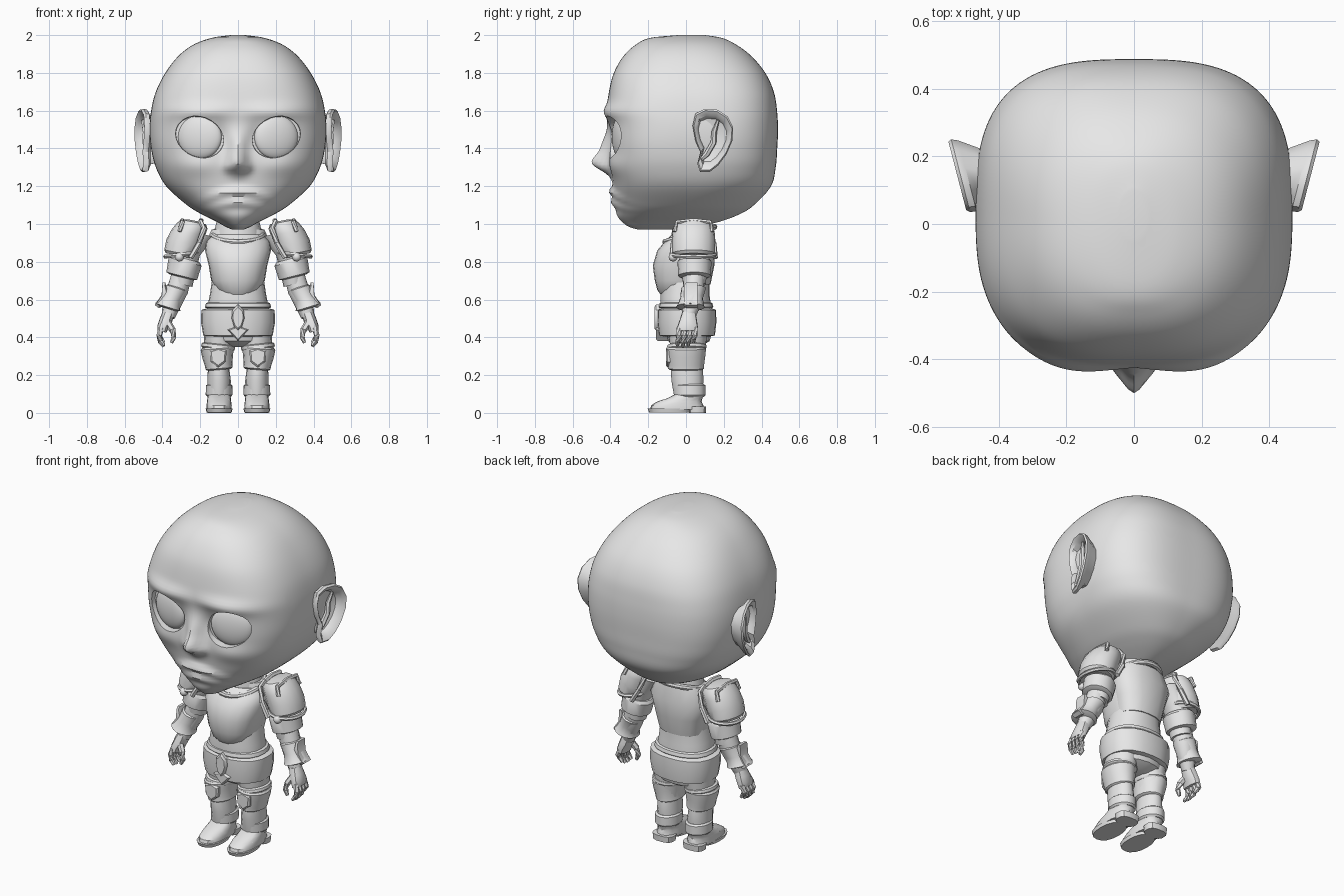
import bpy, bmesh, math
from mathutils import Vector

grey = bpy.data.materials.new("plain grey")
grey.diffuse_color = (0.8, 0.8, 0.8, 1)


def smooth(ob, angle):
    bpy.ops.object.select_all(action='DESELECT')
    ob.select_set(True)
    bpy.context.view_layer.objects.active = ob
    bpy.ops.object.shade_smooth_by_angle(angle=math.radians(angle))


def finish(name, bm, mirror=False, angle=35):
    bmesh.ops.recalc_face_normals(bm, faces=bm.faces[:])
    me = bpy.data.meshes.new(name)
    bm.to_mesh(me)
    bm.free()
    ob = bpy.data.objects.new(name, me)
    bpy.context.collection.objects.link(ob)
    me.materials.append(grey)
    smooth(ob, angle)
    if mirror:
        ob.modifiers.new("mirror", 'MIRROR').use_mirror_merge = False
    return ob


def skin(bm, rings, caps=True, closed=False):
    """Bridge lists of points into a surface."""
    vs = [[bm.verts.new(p) for p in r] for r in rings]
    n = len(vs[0])
    for a, b in zip(vs, vs[1:] + vs[:1] if closed else vs[1:]):
        for i in range(n):
            bm.faces.new((a[i], a[(i + 1) % n], b[(i + 1) % n], b[i]))
    if caps and not closed:
        bm.faces.new(vs[0])
        bm.faces.new(vs[-1])


def ring(c, rx, ry, tilt=0, segs=16, e=2.0):
    """Superellipse; tilt leans the ring about the y axis."""
    pts = []
    for i in range(segs):
        a = 2 * math.pi * i / segs
        k, s = math.cos(a), math.sin(a)
        r = (abs(k) ** e + abs(s) ** e) ** (-1 / e)
        pts.append(Vector((c[0] + rx * r * k * math.cos(tilt), c[1] + ry * r * s,
                           c[2] + rx * r * k * math.sin(tilt))))
    return pts


def loft(name, rows, tilt=0, segs=16, e=2.0, mirror=False, angle=35):
    """Rows are (x, y, z, half width, half depth)."""
    bm = bmesh.new()
    skin(bm, [ring(r[:3], r[3], r[4], tilt, segs, e) for r in rows])
    return finish(name, bm, mirror, angle)


def tube(name, pts, radii, closed=False, mirror=False, segs=8):
    pts = [Vector(p) for p in pts]
    n, rings = len(pts), []
    for i, p in enumerate(pts):
        a = pts[i - 1] if closed or i else p
        b = pts[(i + 1) % n] if closed or i < n - 1 else p
        q = (b - a).to_track_quat('Z', 'Y')
        r = radii[i] if isinstance(radii, list) else radii
        rings.append([p + q @ Vector((r * math.cos(t), r * math.sin(t), 0))
                      for t in (2 * math.pi * k / segs for k in range(segs))])
    bm = bmesh.new()
    skin(bm, rings, closed=closed)
    return finish(name, bm, mirror)


def plate(name, outline, y0, y1, mirror=False):
    """Flat shape in x and z, with a smaller front face."""
    cx = sum(p[0] for p in outline) / len(outline)
    cz = sum(p[1] for p in outline) / len(outline)
    bm = bmesh.new()
    skin(bm, [[(cx + (x - cx) * s, y, cz + (z - cz) * s) for x, z in outline]
              for y, s in ((y1, 1), (y0 + .01, 1), (y0, .8))])
    return finish(name, bm, mirror)


def ball(name, c, r, segs=24, depth=1.0, turn=0.0):
    bm = bmesh.new()
    bmesh.ops.create_uvsphere(bm, u_segments=segs, v_segments=segs // 2, radius=r)
    for v in bm.verts:
        v.co = Vector(c) + Vector((v.co.x, v.co.y * depth + v.co.x * turn, v.co.z))
    return finish(name, bm, True)


# Head: rows of height, half width, front y, back y, squareness
rows = [(.97, .03, -.25, -.07, 2), (.985, .065, -.30, .05, 2), (1.01, .11, -.33, .17, 2.1),
        (1.05, .19, -.355, .28, 2.2), (1.1, .27, -.37, .36, 2.3), (1.2, .38, -.385, .45, 2.6),
        (1.3, .435, -.395, .475, 2.8), (1.4, .46, -.405, .483, 2.9), (1.5, .468, -.41, .487, 2.9),
        (1.6, .460, -.418, .482, 2.9), (1.7, .435, -.408, .465, 2.8), (1.8, .385, -.382, .42, 2.7),
        (1.89, .315, -.33, .345, 2.5), (1.95, .235, -.265, .265, 2.4), (1.985, .14, -.19, .19, 2.2),
        (2.0, .04, -.04, .10, 2)]


def bump(x, z, cx, cz, wx, wz):
    return math.exp(-((x - cx) / wx) ** 2 - ((z - cz) / wz) ** 2)


def face_relief(p):
    if p.y > -.15:
        return p
    x, z = abs(p.x), p.z
    zm = z + 1.3 * x * x                                  # mouth corners turn down
    out = (.075 * bump(x, z, 0, 1.32, .05, .05)
           + .045 * bump(x, z, 0, 1.39, .042, .09)
           + .022 * bump(x, z, .05, 1.3, .025, .025)      # nose
           + .026 * bump(x, z, .2, 1.595, .17, .04)       # brow
           + .022 * bump(x, z, .22, 1.31, .13, .06)       # cheek
           + .028 * bump(x, zm, 0, 1.172, .14, .022)      # lips
           + .024 * bump(x, zm, 0, 1.115, .11, .028)
           + .012 * bump(x, z, 0, 1.04, .1, .04)          # chin
           - .02 * bump(x, z, .095, 1.46, .035, .06))     # inner eye corner
    return Vector((p.x, p.y - out, p.z))


rings, SUB = [], 6
for i in range(len(rows) - 1):
    p = [rows[max(0, min(len(rows) - 1, i + k))] for k in (-1, 0, 1, 2)]
    for j in range(SUB + (i == len(rows) - 2)):
        t = j / SUB
        z, w, f, b, e = (.5 * (2 * B + (C - A) * t + (2 * A - 5 * B + 4 * C - D) * t * t
                               + (3 * B - A - 3 * C + D) * t ** 3) for A, B, C, D in zip(*p))
        rings.append([face_relief(q) for q in ring((0, (f + b) / 2, z), w, (b - f) / 2, 0, 160, e)])
bm = bmesh.new()
skin(bm, rings)
head = finish("head", bm)

# Shallow eye sockets cut into the head, with flattened eyeballs set inside
for s in (-1, 1):
    bm = bmesh.new()
    skin(bm, [[(s * (.203 + k * .130 * math.cos(a)), y + .25 * k * .13 * math.cos(a),
                1.46 + k * (.110 * math.sin(a) + .018 * math.cos(a)))
               for a in (2 * math.pi * i / 24 for i in range(24))]
              for y, k in ((-.6, 1.08), (-.345, .97))])
    cutter = finish("socket_cutter", bm)
    m = head.modifiers.new("socket", 'BOOLEAN')
    m.operation, m.object, m.solver = 'DIFFERENCE', cutter, 'EXACT'
    bpy.context.view_layer.objects.active = head
    bpy.ops.object.modifier_apply(modifier="socket")
    bpy.data.objects.remove(cutter)
smooth(head, 40)
ball("eyeball", (.202, -.342, 1.46), .116, segs=32, depth=.36, turn=.25)

# Ears: flared rim with a hollow bowl
outline = [(.05, 1.44), (.035, 1.52), (.05, 1.585), (.10, 1.61), (.165, 1.605), (.22, 1.57),
           (.25, 1.51), (.245, 1.44), (.215, 1.37), (.17, 1.31), (.125, 1.275), (.075, 1.275),
           (.06, 1.32), (.075, 1.38)]


def ear_ring(scale, inner, lift):
    pts = []
    for y, z in outline:
        y, z = .14 + (y - .14) * scale, 1.45 + (z - 1.45) * scale
        x = .455 - .05 * (y - .05) if inner else .488 + .26 * (y - .05)
        pts.append((x + lift, y, z))
    return pts


bm = bmesh.new()
skin(bm, [ear_ring(.72, True, -.03), ear_ring(.76, True, .01), ear_ring(.97, False, -.02),
          ear_ring(1, False, 0), ear_ring(.94, False, .01), ear_ring(.78, False, -.005),
          ear_ring(.68, False, -.035), ear_ring(.35, False, -.05)])
finish("ear", bm, True)
tube("ear_fold", [(.505, .17, 1.55), (.492, .15, 1.49), (.49, .145, 1.43), (.48, .11, 1.37),
                  (.475, .08, 1.34)], [.008, .014, .016, .016, .01], mirror=True, segs=6)

# Torso and armour
loft("neck", [(0, .03, .9, .13, .11), (0, .03, .96, .125, .105), (0, .03, 1.03, .11, .095)])
loft("abdomen", [(0, 0, .44, .16, .13), (0, 0, .55, .165, .135), (0, -.005, .62, .15, .13),
                 (0, 0, .72, .135, .125)], segs=20, e=2.3)
loft("breastplate", [(0, -.03, .615, .075, .095), (0, -.03, .65, .115, .122), (0, -.02, .70, .142, .145),
                     (0, -.018, .78, .155, .158), (0, -.005, .86, .175, .147),
                     (0, .015, .91, .168, .125), (0, .03, .945, .13, .105)], segs=20, e=2.3)
loft("backplate", [(0, .03, .68, .13, .10), (0, .04, .78, .15, .11), (0, .045, .88, .18, .11),
                   (0, .045, .97, .14, .095)], segs=16, e=2.5)
tube("collar", [(.13 * math.cos(a), .02 + .13 * math.sin(a), .945 + .04 * math.sin(a))
                for a in (2 * math.pi * i / 24 for i in range(24))], .016, closed=True)
loft("waist_band", [(0, 0, .555, .17, .14), (0, 0, .56, .176, .145), (0, 0, .58, .17, .14),
                    (0, 0, .585, .16, .13)], segs=20, e=2.3)
loft("belt", [(0, .005, .405, .16, .125), (0, .005, .41, .184, .148), (0, .005, .48, .196, .156),
              (0, .005, .545, .194, .154), (0, .005, .555, .16, .13)], segs=20, e=2.4)
plate("front_guard", [(-.055, .44), (0, .46), (.055, .44), (0, .38)], -.16, -.09)
plate("buckle", [(0, .575), (.03, .545), (.034, .50), (.02, .455), (0, .435), (-.02, .455),
                 (-.034, .50), (-.03, .545)], -.168, -.14)
loft("pelvis", [(0, .015, .35, .06, .06), (0, .015, .38, .155, .11), (0, .015, .45, .175, .13)])

# Legs
loft("thigh", [(.1, .01, .26, .068, .08), (.1, .01, .36, .078, .095), (.098, .01, .45, .085, .105)],
     mirror=True)
loft("thigh_band", [(.104, .005, .335, .082, .095), (.106, .005, .345, .09, .104),
                    (.104, .005, .36, .088, .102), (.104, .005, .365, .08, .092)],
     tilt=.1, mirror=True)
loft("knee_guard", [(.1, 0, .228, .062, .086), (.1, 0, .235, .072, .096), (.103, 0, .255, .073, .096),
                    (.108, 0, .30, .082, .102), (.11, 0, .34, .088, .106), (.11, 0, .35, .08, .1)],
     tilt=-.08, mirror=True)
plate("knee_plate", [(.06, .33), (.105, .345), (.15, .33), (.145, .27), (.105, .24), (.065, .27)],
      -.107, -.06, True)
loft("shin", [(.1, .01, .10, .06, .075), (.1, .008, .17, .062, .085), (.102, .005, .22, .058, .085),
              (.102, .005, .26, .058, .08)], mirror=True)
loft("ankle_band", [(.1, .02, .085, .062, .075), (.1, .02, .095, .071, .084), (.1, .018, .145, .07, .086),
                    (.1, .018, .153, .06, .075)], mirror=True)

# Boots
loft("boot", [(.1, -.048, .018, .066, .142), (.1, -.046, .04, .067, .138), (.1, -.035, .06, .064, .118),
              (.1, -.005, .078, .062, .092), (.1, .02, .10, .06, .076)], e=2.5, mirror=True)
loft("boot_sole", [(.1, -.085, .002, .066, .11), (.1, -.085, .022, .071, .118)], e=2.4, mirror=True)
loft("boot_heel", [(.1, .06, 0, .062, .045), (.1, .06, .035, .066, .047)], e=3, mirror=True)
loft("toe_band", [(.1, -.09, .055, .062, .018), (.1, -.085, .073, .05, .014)], mirror=True)

# Arms and shoulder armour
loft("upper_arm", [(.20, .04, .95, .08, .08), (.27, .04, .85, .07, .08), (.295, .045, .68, .055, .06)],
     tilt=.25, mirror=True)
loft("pauldron", [(.232, .04, 1.018, .03, .05), (.235, .04, 1.01, .068, .088),
                  (.242, .04, .99, .082, .104), (.262, .04, .955, .09, .112),
                  (.285, .04, .90, .096, .115), (.302, .04, .845, .09, .113), (.304, .04, .83, .08, .1)],
     tilt=.2, mirror=True)
tube("pauldron_lower_rim", ring((.298, .04, .838), .088, .113, -.12, 20), .011, closed=True,
     mirror=True, segs=6)
tube("pauldron_arch_rim", [(.25, -.075, .82), (.205, -.068, .90), (.18, -.045, .98), (.20, -.03, 1.012),
                           (.195, .04, 1.018), (.20, .11, 1.012), (.18, .125, .98), (.205, .148, .90),
                           (.25, .155, .82)], .014, mirror=True, segs=6)
tube("pauldron_ridge", [(.31, -.06, .96), (.295, -.05, 1.01), (.295, .04, 1.02), (.295, .13, 1.01),
                        (.31, .14, .96)], .012, mirror=True, segs=6)
ball("pauldron_bolt", (.31, -.068, .825), .024, segs=12)
loft("arm_cuff", [(.275, .045, .815, .075, .08), (.28, .045, .80, .09, .09),
                  (.298, .045, .725, .084, .086), (.299, .045, .718, .065, .07)], tilt=.25, mirror=True)
tube("forearm", [(.295, .045, .74), (.32, .04, .65), (.355, .025, .56), (.37, .015, .51)],
     [.055, .058, .046, .036], mirror=True, segs=12)
loft("wrist_guard", [(.318, .04, .665, .05, .056), (.322, .04, .66, .06, .066), (.35, .03, .61, .056, .06),
                     (.366, .025, .575, .062, .068), (.372, .023, .56, .07, .076),
                     (.373, .022, .552, .05, .055)], tilt=.3, mirror=True)
plate("wrist_fin", [(.385, .69), (.40, .69), (.405, .62), (.44, .57), (.42, .555), (.38, .57),
                    (.37, .63)], -.01, .06, True)

# Hands with curled fingers
loft("palm", [(.368, .015, .53, .032, .036), (.382, .012, .49, .034, .046), (.398, .008, .455, .03, .055),
              (.402, .006, .43, .024, .054)], tilt=.25, e=2.5, mirror=True, segs=12)
for i in range(4):
    y, d = -.035 + .028 * i, (.005, 0, .005, .02)[i]
    tube("finger", [(.405, y, .45), (.418, y - .004, .41), (.41, y - .008, .375 + d),
                    (.392, y - .01, .352 + d)], [.016, .016, .014, .009], mirror=True, segs=6)
tube("thumb", [(.372, -.015, .48), (.348, -.03, .44), (.34, -.035, .40), (.352, -.036, .37)],
     [.018, .018, .015, .009], mirror=True, segs=6)
